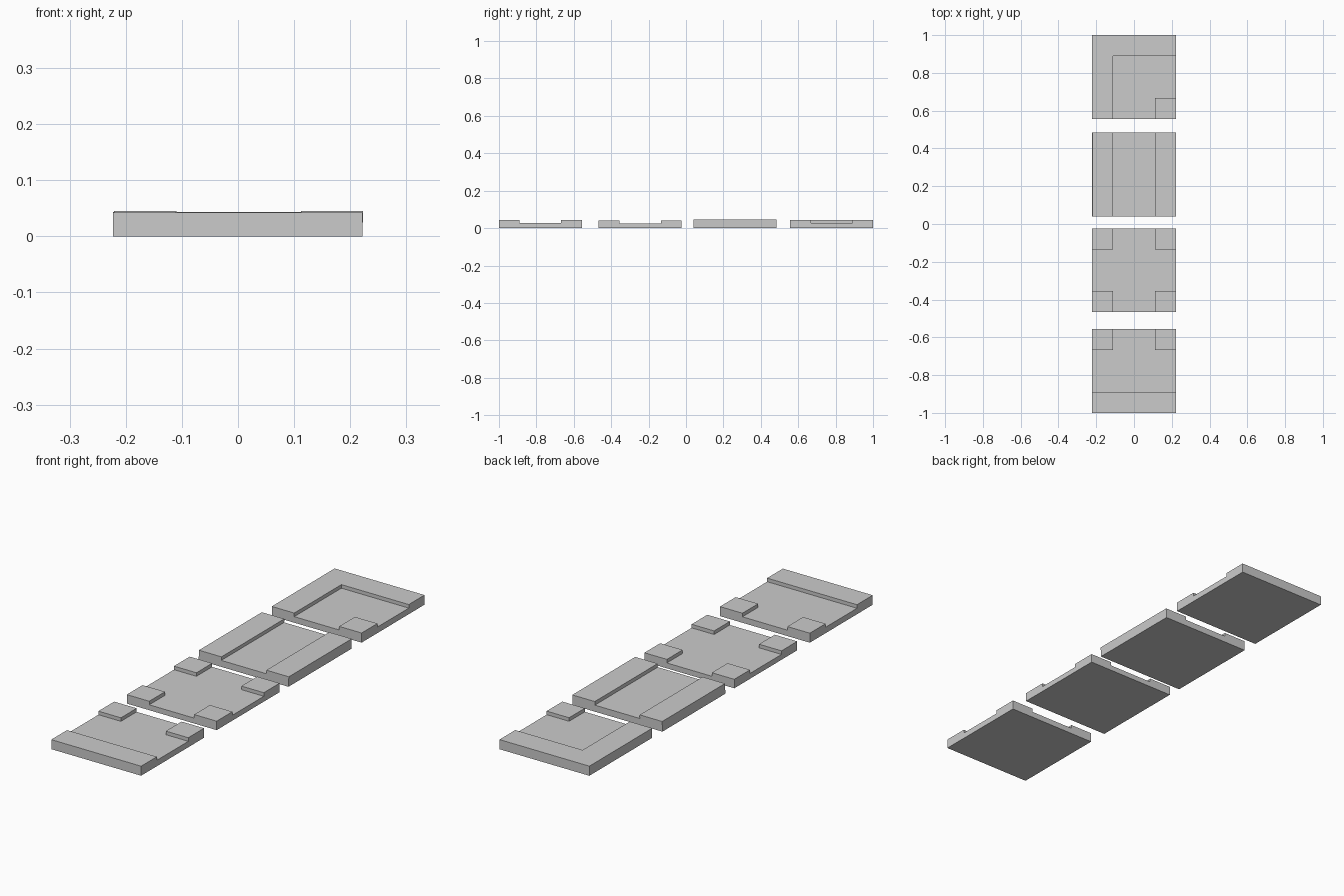
import bpy
import bmesh
from mathutils import Vector

if "Cube" in bpy.data.objects:
    bpy.data.objects.remove(bpy.data.objects["Cube"])

SIZE = 0.444
X0 = -0.2225
CUTS = (0, 0.25, 0.75, 1)      # quarter-wide walls around a half-wide floor
WALL = 0.0160


def tile(name, y0, top, pattern, shear=0.0):
    """Floor tile; pattern rows run back to front, '#' marks raised cells."""
    bm = bmesh.new()
    grid = [[bm.verts.new((X0 + SIZE * u, y0 + SIZE * v, 0)) for u in CUTS] for v in CUTS]
    cells = {}
    for r in range(3):
        for c in range(3):
            cells[r, c] = bm.faces.new((grid[r][c], grid[r][c + 1],
                                        grid[r + 1][c + 1], grid[r + 1][c]))

    def raise_faces(faces, height, keep):
        out = bmesh.ops.extrude_face_region(bm, geom=faces, use_keep_orig=keep)["geom"]
        verts = [g for g in out if isinstance(g, bmesh.types.BMVert)]
        bmesh.ops.translate(bm, verts=verts, vec=(0, 0, height))

    # slab up to the floor level
    raise_faces(list(cells.values()), top - WALL, True)

    # raised walls and corner posts
    def is_raised(f):
        if f.normal.z == 0 and abs(f.calc_center_median().z - (top - WALL)) > 1e-6:
            return False
        p = f.calc_center_median()
        if abs(p.z - (top - WALL)) > 1e-6:
            return False
        col = sum((p.x - X0) / SIZE > k for k in CUTS[1:3])
        row = sum((p.y - y0) / SIZE > k for k in CUTS[1:3])
        return pattern[2 - row][col] == "#"

    bm.normal_update()
    raise_faces([f for f in bm.faces if is_raised(f)], WALL, False)

    # slight lean of the side faces
    for v in bm.verts:
        v.co.x += shear * v.co.z / top
    bmesh.ops.recalc_face_normals(bm, faces=bm.faces)
    bmesh.ops.dissolve_limit(bm, angle_limit=0.001, verts=bm.verts, edges=bm.edges)
    mesh = bpy.data.meshes.new(name)
    bm.to_mesh(mesh)
    bm.free()
    obj = bpy.data.objects.new(name, mesh)
    bpy.context.collection.objects.link(obj)


tile("corner_tile", 0.556, 0.043, ("###", "#..", "#.#"))
tile("corridor_tile", 0.040, 0.045, ("#.#", "#.#", "#.#"), shear=0.0015)
tile("crossing_tile", -0.467, 0.040, ("#.#", "...", "#.#"))
tile("junction_tile", -1.0, 0.0425, ("#.#", "...", "###"))
